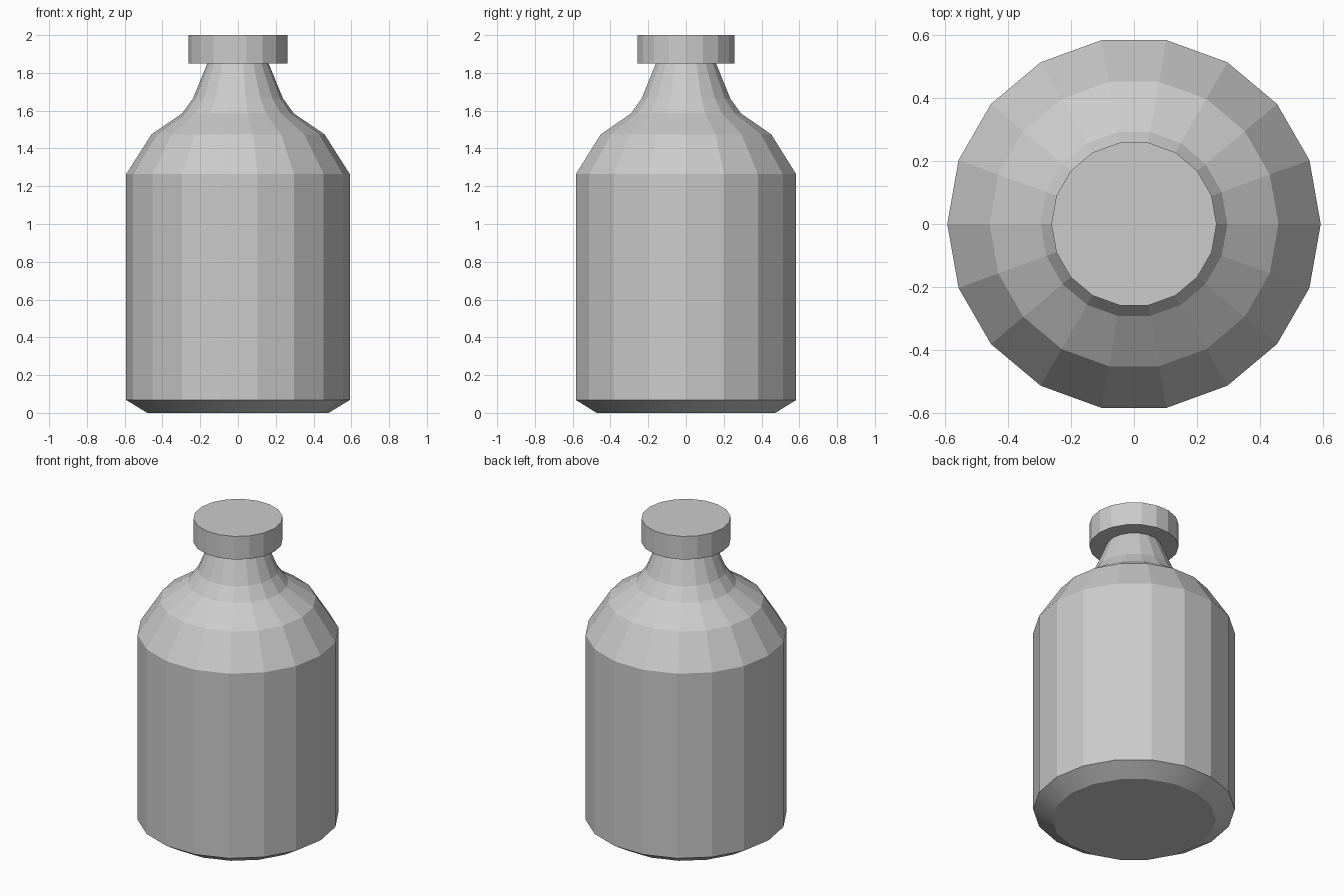
import bpy, bmesh
from math import cos, sin, tau

SIDES = 18

cube = bpy.data.objects.get("Cube")
if cube:
    bpy.data.objects.remove(cube, do_unlink=True)

# Plain grey for the whole bottle
grey = bpy.data.materials.new("light grey")
grey.use_nodes = True
colour = (0.6, 0.6, 0.6, 1)
grey.diffuse_color = colour
grey.node_tree.nodes["Principled BSDF"].inputs["Base Color"].default_value = colour


def lathe(name, profile, smooth_bands=()):
    """Turn a (radius, height) profile into a closed faceted solid."""
    bm = bmesh.new()
    rings = [[bm.verts.new((r * cos(tau * i / SIDES), r * sin(tau * i / SIDES), z))
              for i in range(SIDES)] for r, z in profile]
    for band, (low, high) in enumerate(zip(rings, rings[1:])):
        for i in range(SIDES):
            j = (i + 1) % SIDES
            face = bm.faces.new((low[i], low[j], high[j], high[i]))
            face.smooth = band in smooth_bands
    bm.faces.new(rings[0][::-1])
    bm.faces.new(rings[-1])
    mesh = bpy.data.meshes.new(name)
    bm.to_mesh(mesh)
    bm.free()
    mesh.materials.append(grey)
    obj = bpy.data.objects.new(name, mesh)
    bpy.context.collection.objects.link(obj)
    return obj


# Body: softly shaded base chamfer, straight wall, shoulder and flared neck
lathe("bottle_body", [(0.48, 0), (0.592, 0.068), (0.592, 1.264), (0.458, 1.475),
                      (0.296, 1.585), (0.238, 1.665), (0.16, 1.855)], smooth_bands={0})

# Cap: flat disc stopper on the neck
lathe("bottle_cap", [(0.262, 1.85), (0.262, 2)])
